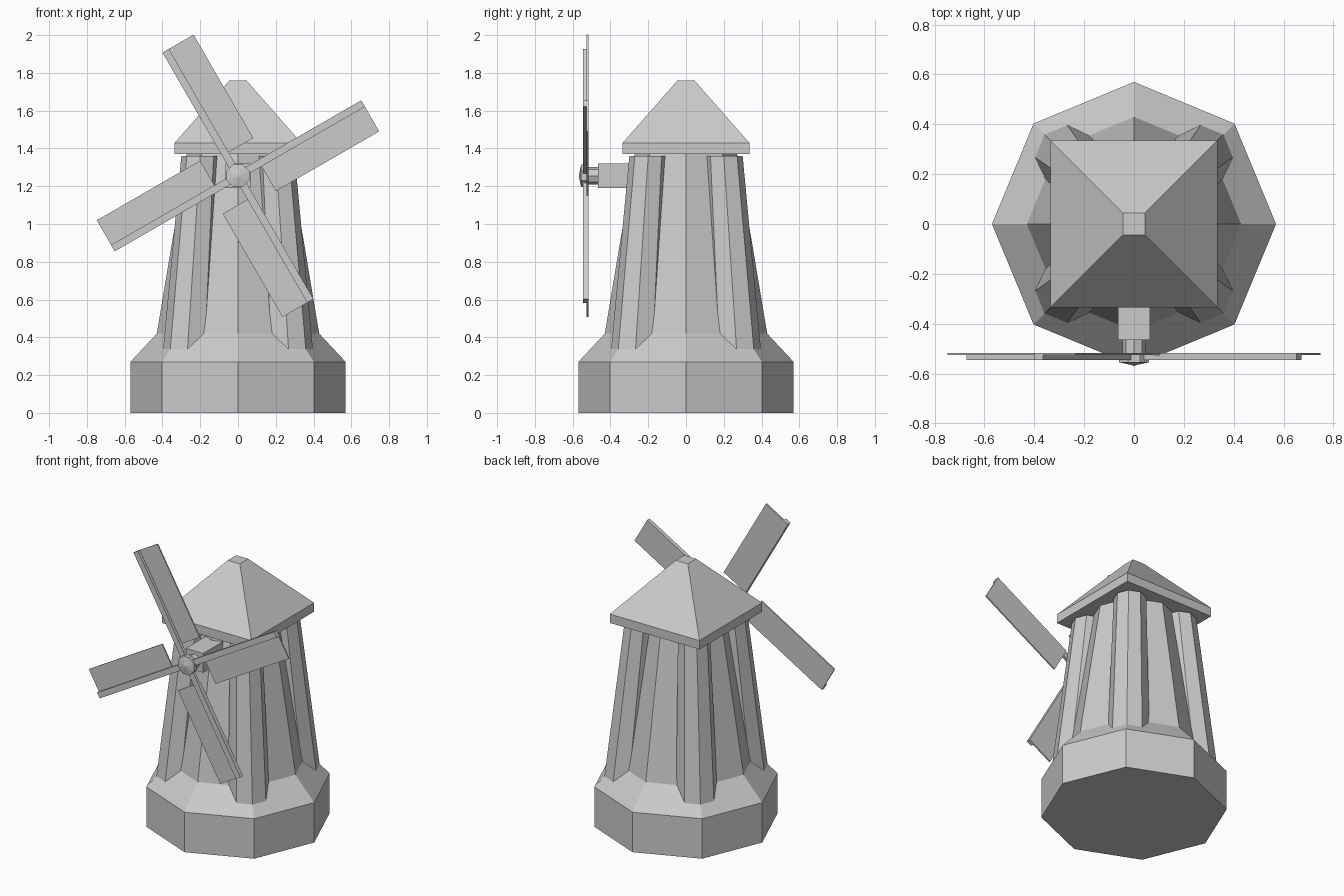
import bpy, bmesh
from math import sin, cos, pi, radians
from mathutils import Matrix

if "Cube" in bpy.data.objects:
    bpy.data.objects.remove(bpy.data.objects["Cube"])


def loft(name, rings, mat=None):
    """Skin a stack of equal-length closed rings and cap both ends."""
    bm = bmesh.new()
    loops = [[bm.verts.new(p) for p in ring] for ring in rings]
    n = len(loops[0])
    for a, b in zip(loops, loops[1:]):
        for i in range(n):
            j = (i + 1) % n
            bm.faces.new((a[i], a[j], b[j], b[i]))
    bm.faces.new(loops[0][::-1])
    bm.faces.new(loops[-1])
    bmesh.ops.recalc_face_normals(bm, faces=bm.faces)
    if mat:
        bm.transform(mat)
    mesh = bpy.data.meshes.new(name)
    bm.to_mesh(mesh)
    bm.free()
    obj = bpy.data.objects.new(name, mesh)
    bpy.context.collection.objects.link(obj)
    return obj


def octagon(r, z, cx=0, cy=0, turn=0):
    return [(cx + r * cos(i * pi / 4 + turn), cy + r * sin(i * pi / 4 + turn), z)
            for i in range(8)]


def rect(x0, x1, y0, y1, z):
    return [(x0, y0, z), (x1, y0, z), (x1, y1, z), (x0, y1, z)]


def box(name, x, y, z, mat=None):
    return loft(name, [rect(*x, *y, z[0]), rect(*x, *y, z[1])], mat)


# Octagonal base, sloped skirt and tapering tower
loft("tower", [octagon(r, z) for r, z in
               [(0.57, 0), (0.57, 0.27), (0.43, 0.42), (0.27, 1.375)]])

# Four leaning octagonal corner posts
for sx in (-1, 1):
    for sy in (-1, 1):
        loft("corner_post", [octagon(0.13, 0.30, 0.27 * sx, 0.27 * sy),
                             octagon(0.10, 1.36, 0.20 * sx, 0.20 * sy)])

# Square roof with eaves and a flat tip
loft("roof", [rect(-h, h, -h, h, z) for h, z in
              [(0.335, 1.37), (0.335, 1.43), (0.045, 1.76)]])

# Axle housing, shaft and hub
HUB_Z = 1.255
box("axle_housing", (-0.065, 0.065), (-0.465, -0.15), (HUB_Z - 0.065, HUB_Z + 0.065))
to_front = Matrix.Translation((0, 0, HUB_Z)) @ Matrix.Rotation(pi / 2, 4, 'X')
loft("shaft", [octagon(0.046, 0.45), octagon(0.046, 0.53)], to_front)
loft("hub", [octagon(r, d, turn=pi / 8) for r, d in
             [(0.065, 0.522), (0.065, 0.555), (0.005, 0.567)]], to_front)

# Four sails: spar along local x with a thin panel hanging to one side
for k in range(4):
    mat = (Matrix.Translation((0, 0, HUB_Z))
           @ Matrix.Rotation(-radians(30 + 90 * k), 4, 'Y'))
    box("sail_spar", (0.0, 0.765), (-0.545, -0.525), (-0.019, 0.02), mat)
    box("sail_panel", (0.133, 0.765), (-0.526, -0.517), (-0.17, 0.02), mat)
